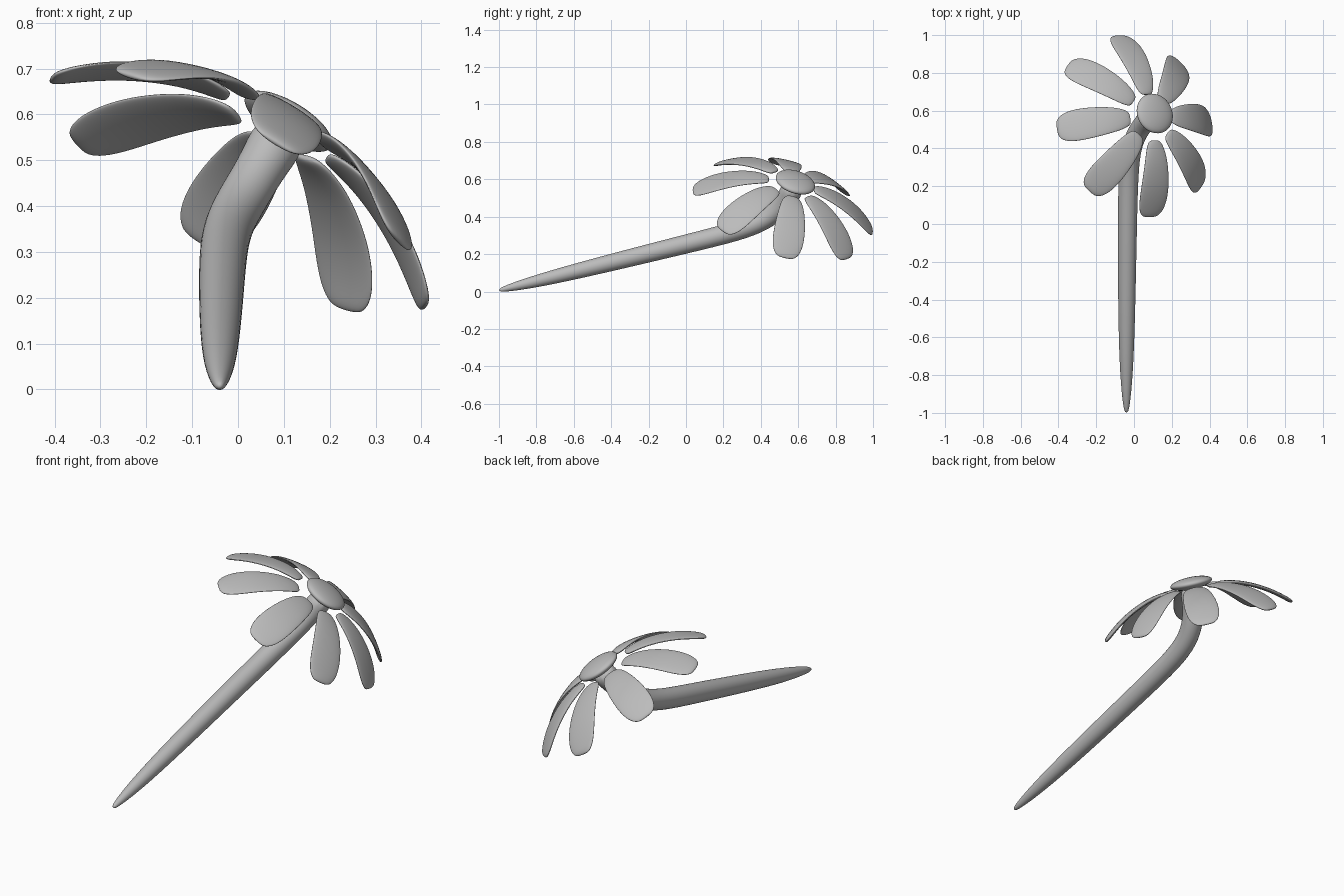
import bpy, bmesh, math
from mathutils import Vector, Matrix

if "Cube" in bpy.data.objects:
    bpy.data.objects.remove(bpy.data.objects["Cube"])

grey = bpy.data.materials.new("plain grey")
grey.use_nodes = True
COLOUR = (0.5, 0.5, 0.5, 1)
grey.diffuse_color = COLOUR
grey.node_tree.nodes["Principled BSDF"].inputs["Base Color"].default_value = COLOUR

# Frame of the tilted flower head
CENTRE = Vector((0.11, 0.585, 0.585))
N = Vector((0.496, 0.272, 0.825)).normalized()
U = Vector((0.853, 0.03, -0.52))
U = (U - N * U.dot(N)).normalized()
V = N.cross(U)


def finish(name, bm, subdivisions=0):
    bmesh.ops.recalc_face_normals(bm, faces=bm.faces)
    mesh = bpy.data.meshes.new(name)
    bm.to_mesh(mesh)
    bm.free()
    mesh.materials.append(grey)
    obj = bpy.data.objects.new(name, mesh)
    bpy.context.collection.objects.link(obj)
    for poly in mesh.polygons:
        poly.use_smooth = True
    if subdivisions:
        mod = obj.modifiers.new("smooth", 'SUBSURF')
        mod.levels = mod.render_levels = subdivisions


def loft(name, rings, sides=12):
    """Closed skin through elliptical rings of (centre, half axis, half axis)."""
    bm = bmesh.new()
    loops = []
    for c, a, b in rings:
        angles = [2 * math.pi * i / sides for i in range(sides)]
        loops.append([bm.verts.new(c + a * math.cos(t) + b * math.sin(t)) for t in angles])
    for lo, hi in zip(loops, loops[1:]):
        for i in range(sides):
            j = (i + 1) % sides
            bm.faces.new((lo[i], lo[j], hi[j], hi[i]))
    bm.faces.new(loops[0])
    bm.faces.new(loops[-1])
    finish(name, bm, 2)


# Petals: narrow at the heart, broad at the rounded tip, drooping outwards
PETAL = [(0, .024), (.03, .042), (.15, .061), (.35, .076), (.6, .088),
         (.78, .09), (.9, .081), (.97, .061), (1, .035)]
HUB = CENTRE - U * .014 - V * .014 - N * .015
for k in range(8):
    angle = k * math.pi / 4
    out = U * math.cos(angle) + V * math.sin(angle)
    side = N.cross(out)
    length = .364 - .01 * math.cos(2 * angle)
    rings = []
    for t, width in PETAL:
        pos = HUB + out * (.125 + length * t) - N * (.013 + .175 * t * t)
        tangent = (out * length - N * .35 * t).normalized()
        thick = .011 if .02 < t < .98 else .005
        rings.append((pos, side * width, side.cross(tangent) * thick))
    loft(f"petal_{k + 1}", rings)

# Flower heart: a flattened ball
bm = bmesh.new()
bmesh.ops.create_uvsphere(bm, u_segments=32, v_segments=16, radius=1)
turn = Matrix((U, V, N)).transposed().to_4x4()
bm.transform(Matrix.Translation(CENTRE) @ turn @ Matrix.Diagonal((.109, .109, .032, 1)))
finish("flower_heart", bm)

# Stem: long taper that bends up into the heart
STEM = [(-.04, -.999, .006, .007), (-.04, -.97, .014, .018), (-.04, -.8, .055, .036),
        (-.039, -.5, .13, .047), (-.035, 0, .254, .053), (-.03, .28, .323, .055),
        (-.014, .41, .375, .056), (.018, .488, .43, .056), (.06, .543, .5, .056)]
path = [(Vector(p[:3]), p[3]) for p in STEM] + [(CENTRE - N * .015, .07)]
rings = []
for i, (pos, radius) in enumerate(path):
    along = (path[min(i + 1, len(path) - 1)][0] - path[max(i - 1, 0)][0]).normalized()
    across = Vector((1, 0, 0))
    across = (across - along * across.dot(along)).normalized()
    rings.append((pos, across * radius, along.cross(across) * radius))
loft("stem", rings)
